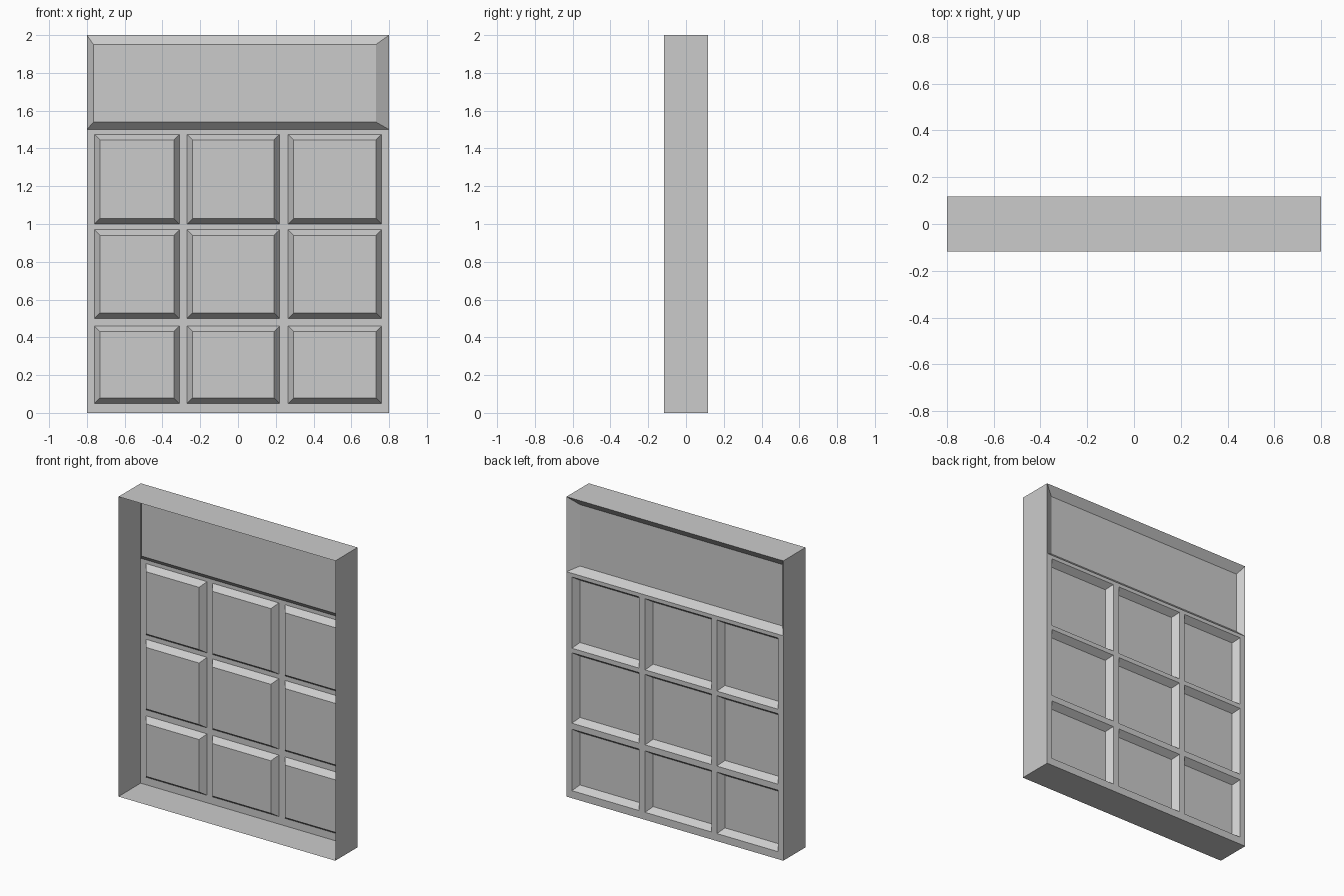
import bpy, bmesh

if "Cube" in bpy.data.objects:
    bpy.data.objects.remove(bpy.data.objects["Cube"])

W, D, H = 0.8, 0.117, 2.0     # half width, half depth, height
RAISE = 0.042                 # how far the panels stand forward of the back


def finish(name, bm):
    bmesh.ops.remove_doubles(bm, verts=bm.verts, dist=1e-5)
    mesh = bpy.data.meshes.new(name)
    bm.to_mesh(mesh)
    bm.free()
    obj = bpy.data.objects.new(name, mesh)
    bpy.context.collection.objects.link(obj)
    return obj


def rect(bm, x0, x1, z0, z1, y):
    return [bm.verts.new((x, y, z)) for x, z in
            ((x0, z0), (x1, z0), (x1, z1), (x0, z1))]


def raised_panel(bm, outer, inner):
    """Flat panel standing forward of the back plane on four sloped sides."""
    a = rect(bm, *outer, D)
    b = rect(bm, *inner, D - RAISE)
    bm.faces.new(b)
    for i in range(4):
        j = (i + 1) % 4
        bm.faces.new((a[i], a[j], b[j], b[i]))


# Surrounding sheet walls: left, right, top and bottom, open at front
bm = bmesh.new()
front, back = rect(bm, -W, W, 0, H, -D), rect(bm, -W, W, 0, H, D)
for i in range(4):
    j = (i + 1) % 4
    bm.faces.new((front[j], front[i], back[i], back[j]))
finish("outer_walls", bm)

# Lattice with nine raised panels: every odd grid cell is a panel
xs = [-W, -0.76, -0.31, -0.27, 0.22, 0.265, 0.76, W]
zs = [0, 0.05, 0.46, 0.50, 0.97, 1.00, 1.475, 1.50]
B = 0.03
bm = bmesh.new()
for i in range(7):
    for k in range(7):
        x0, x1, z0, z1 = xs[i], xs[i + 1], zs[k], zs[k + 1]
        if i % 2 and k % 2:
            raised_panel(bm, (x0, x1, z0, z1),
                         (x0 + B, x1 - B, z0 + B, z1 - B))
        else:
            bm.faces.new(rect(bm, x0, x1, z0, z1, D))
# Merge the coplanar lattice cells into clean strips
bmesh.ops.remove_doubles(bm, verts=bm.verts, dist=1e-5)
bmesh.ops.dissolve_limit(bm, angle_limit=0.01, verts=bm.verts, edges=bm.edges)
finish("panel_lattice", bm)

# Wide panel across the top
bm = bmesh.new()
raised_panel(bm, (-W, W, 1.50, H), (-0.765, 0.73, 1.54, 1.95))
finish("top_panel", bm)
